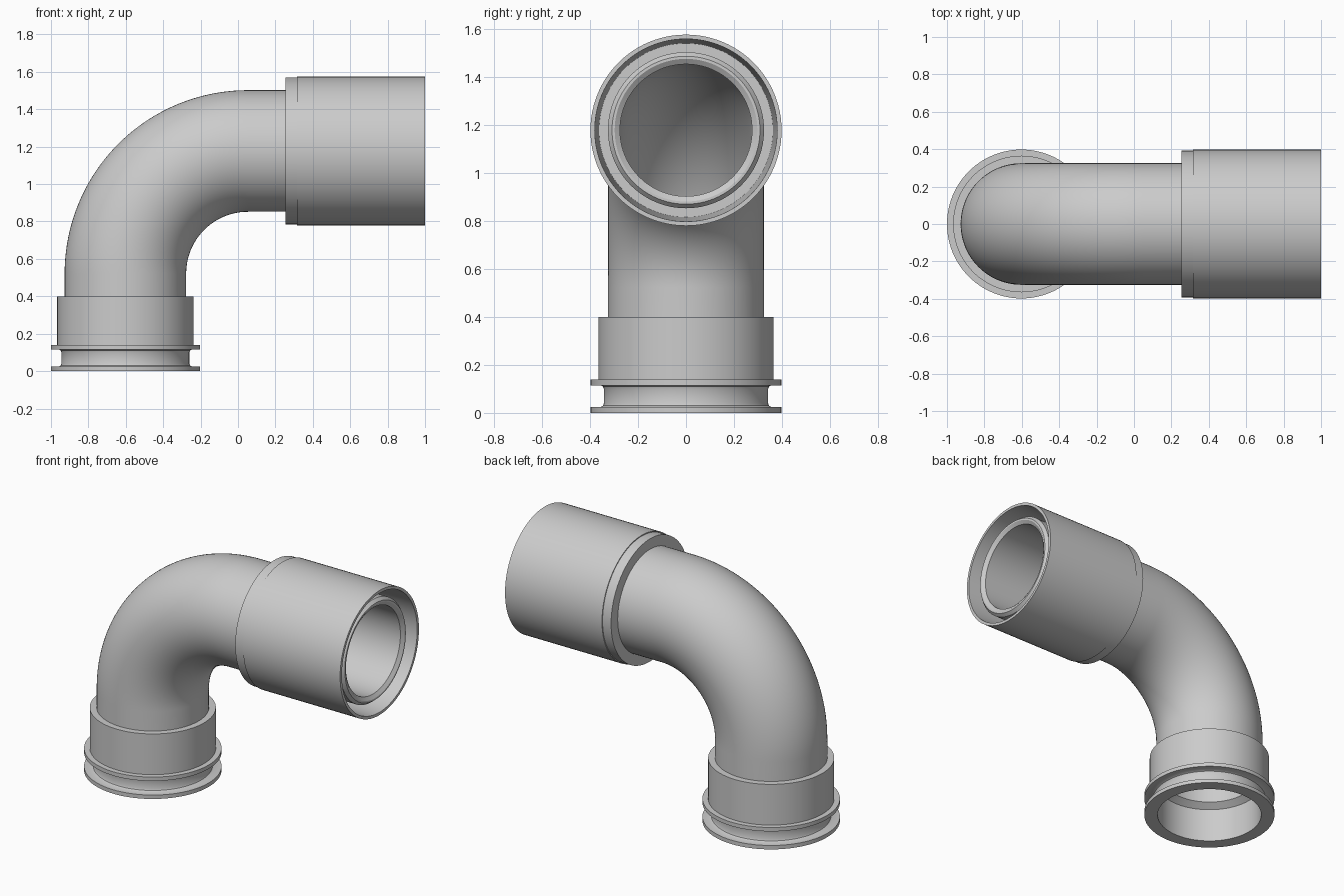
import bpy, bmesh, math
from mathutils import Vector

cube = bpy.data.objects.get("Cube")
if cube:
    bpy.data.objects.remove(cube)

SIDES = 96
AXIS_X, AXIS_Z, BEND = -0.602, 1.177, 0.655
ARC_X, ARC_Z = AXIS_X + BEND, AXIS_Z - BEND

grey = bpy.data.materials.new("light grey plastic")
grey.use_nodes = True
colour = (0.6, 0.6, 0.6, 1)
grey.diffuse_color = colour
grey.node_tree.nodes["Principled BSDF"].inputs["Base Color"].default_value = colour


# Stations along the centreline: centre, in-plane normal, radius
def up(z, r):
    return Vector((AXIS_X, 0, z)), Vector((-1, 0, 0)), r


def along(x, r):
    return Vector((x, 0, AXIS_Z)), Vector((0, 0, 1)), r


def bend(r, steps=40):
    result = []
    for i in range(steps + 1):
        a = math.pi / 2 * i / steps
        n = Vector((-math.cos(a), 0, math.sin(a)))
        result.append((Vector((ARC_X, 0, ARC_Z)) + n * BEND, n, r))
    return result


# Closed tube wall made by joining successive rings, the last to the first
def tube(name, stations):
    bm = bmesh.new()
    side = Vector((0, 1, 0))
    rings = []
    for centre, normal, r in stations:
        rings.append([bm.verts.new(centre + r * (normal * math.cos(t) + side * math.sin(t)))
                      for t in (2 * math.pi * k / SIDES for k in range(SIDES))])
    for i, ring in enumerate(rings):
        other = rings[(i + 1) % len(rings)]
        for k in range(SIDES):
            j = (k + 1) % SIDES
            bm.faces.new((ring[k], ring[j], other[j], other[k]))
    bmesh.ops.recalc_face_normals(bm, faces=bm.faces)
    mesh = bpy.data.meshes.new(name)
    bm.to_mesh(mesh)
    bm.free()
    mesh.materials.append(grey)
    obj = bpy.data.objects.new(name, mesh)
    bpy.context.collection.objects.link(obj)
    bpy.ops.object.select_all(action="DESELECT")
    obj.select_set(True)
    bpy.context.view_layer.objects.active = obj
    bpy.ops.object.shade_smooth_by_angle(angle=math.radians(30))


# Hollow elbow with a chamfered spigot end inside the socket
OUT, BORE = 0.325, 0.275
tube("elbow_pipe",
     [up(0.3, OUT)] + bend(OUT)
     + [along(0.95, OUT), along(0.97, 0.308), along(0.97, 0.297), along(0.955, BORE)]
     + bend(BORE)[::-1] + [up(0.3, BORE)])

# Lower collar with two flanges and a filleted seal groove
FLANGE, GROOVE = 0.398, 0.342
tube("lower_collar",
     [up(0, 0.317), up(0, FLANGE), up(0.025, FLANGE), up(0.025, 0.355),
      up(0.03, 0.346), up(0.04, GROOVE), up(0.1, GROOVE), up(0.11, 0.346),
      up(0.115, 0.355), up(0.115, FLANGE), up(0.14, FLANGE), up(0.14, 0.365),
      up(0.4, 0.365), up(0.4, 0.32), up(0.4, BORE), up(0.25, BORE), up(0.22, 0.317)])

# Outer socket sleeve with a slightly smaller back lip and tapered mouth
tube("socket_sleeve",
     [along(0.255, 0.32), along(0.255, 0.392), along(0.315, 0.392), along(0.315, FLANGE),
      along(1, FLANGE), along(1, 0.38), along(0.32, 0.362), along(0.32, 0.32)])
